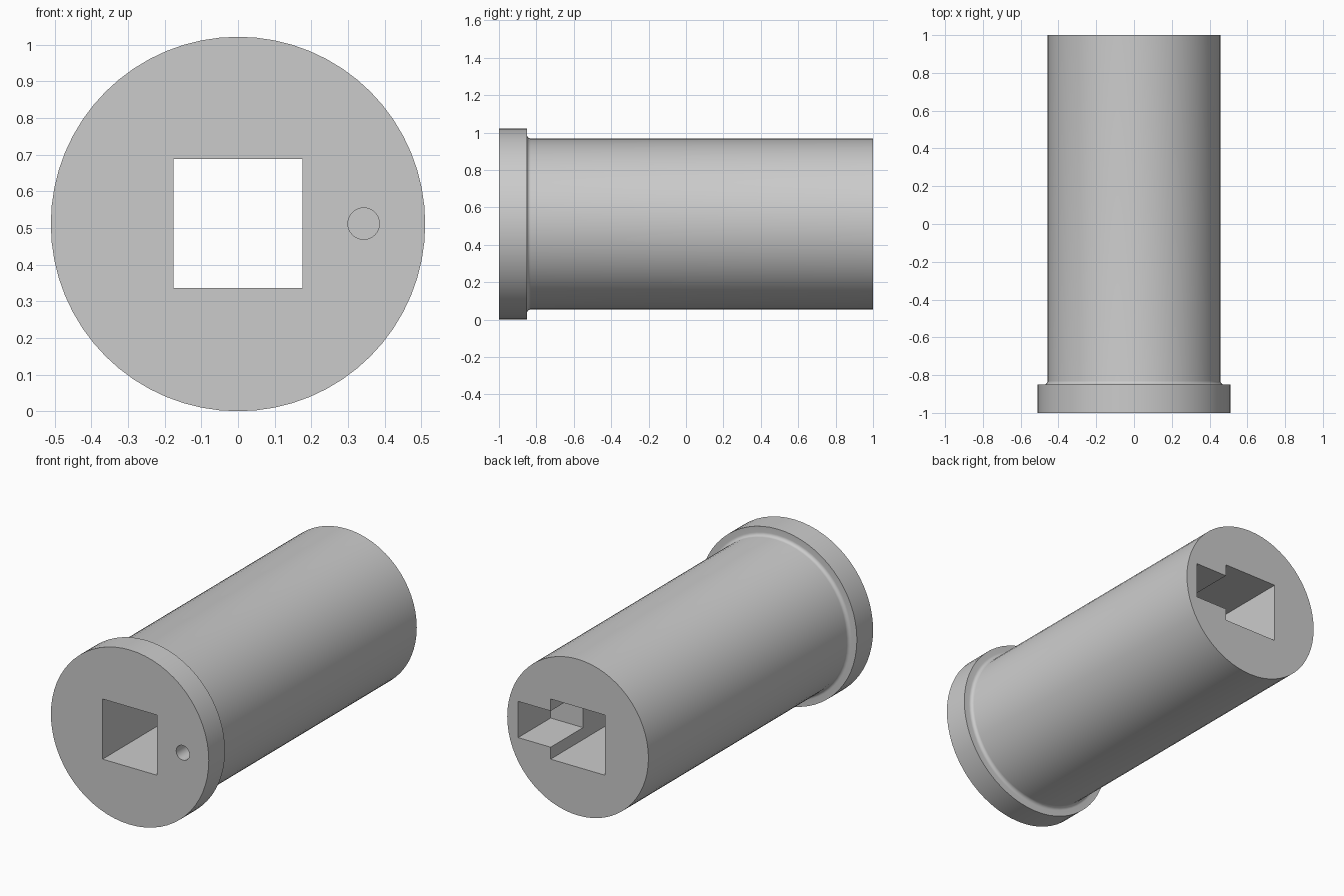
import bpy, bmesh, math
from mathutils import Matrix

if "Cube" in bpy.data.objects:
    bpy.data.objects.remove(bpy.data.objects["Cube"])

CZ = 0.511      # height of the long axis
SEG = 64        # sides of the round parts

grey = bpy.data.materials.new("plain grey")
grey.diffuse_color = (0.6, 0.6, 0.6, 1)
grey.use_nodes = True
grey.node_tree.nodes["Principled BSDF"].inputs["Base Color"].default_value = grey.diffuse_color


def make_object(name, bm):
    bmesh.ops.recalc_face_normals(bm, faces=bm.faces)
    mesh = bpy.data.meshes.new(name)
    bm.to_mesh(mesh)
    bm.free()
    mesh.materials.append(grey)
    ob = bpy.data.objects.new(name, mesh)
    bpy.context.collection.objects.link(ob)
    return ob


def lathe(name, profile):
    """Closed solid turned around the y axis from (radius, y) points."""
    bm = bmesh.new()
    rings = []
    for r, y in profile:
        angles = [2 * math.pi * i / SEG for i in range(SEG)]
        rings.append([bm.verts.new((r * math.sin(a), y, CZ + r * math.cos(a)))
                      for a in angles])
    for a, b in zip(rings, rings[1:]):
        for i in range(SEG):
            j = (i + 1) % SEG
            bm.faces.new((a[i], a[j], b[j], b[i]))
    bm.faces.new(rings[0])
    bm.faces.new(rings[-1])
    return make_object(name, bm)


def box(name, x0, x1, y0, y1, half_height):
    bm = bmesh.new()
    size = Matrix.Diagonal((x1 - x0, y1 - y0, 2 * half_height, 1))
    place = Matrix.Translation(((x0 + x1) / 2, (y0 + y1) / 2, CZ + 0.001))
    bmesh.ops.create_cube(bm, size=1, matrix=place @ size)
    return make_object(name, bm)


def rod(name, x, radius, y0, y1):
    bm = bmesh.new()
    place = Matrix.Translation((x, (y0 + y1) / 2, CZ + 0.001))
    bmesh.ops.create_cone(bm, cap_ends=True, segments=32, radius1=radius,
                          radius2=radius, depth=y1 - y0,
                          matrix=place @ Matrix.Rotation(math.pi / 2, 4, 'X'))
    return make_object(name, bm)


# Flanged barrel with a small concave fillet behind the flange
R_FLANGE, R_BODY, Y_STEP, FILLET = 0.511, 0.457, -0.85, 0.02
profile = [(R_FLANGE, -1), (R_FLANGE, Y_STEP)]
for i in range(7):
    t = math.pi / 2 * i / 6
    profile.append((R_BODY + FILLET * (1 - math.sin(t)),
                    Y_STEP + FILLET * (1 - math.cos(t))))
profile.append((R_BODY, 1))
barrel = lathe("flanged_barrel", profile)

# Square bore, rear side slot and blind pin hole
cutters = [
    box("square_bore_cutter", -0.176, 0.176, -1.2, 1.2, 0.176),
    box("rear_slot_cutter", 0.0, 0.386, 0.7, 1.2, 0.106),
    rod("pin_hole_cutter", 0.343, 0.043, -1.2, -0.85),
]
bpy.context.view_layer.objects.active = barrel
for c in cutters:
    c.hide_render = True
    mod = barrel.modifiers.new(c.name, 'BOOLEAN')
    mod.operation = 'DIFFERENCE'
    mod.solver = 'EXACT'
    mod.object = c
    bpy.ops.object.modifier_apply(modifier=mod.name)
for c in cutters:
    bpy.data.objects.remove(c)

# Smooth round walls, crisp rims
bpy.ops.object.select_all(action='DESELECT')
barrel.select_set(True)
bpy.ops.object.shade_smooth_by_angle(angle=math.radians(30))
